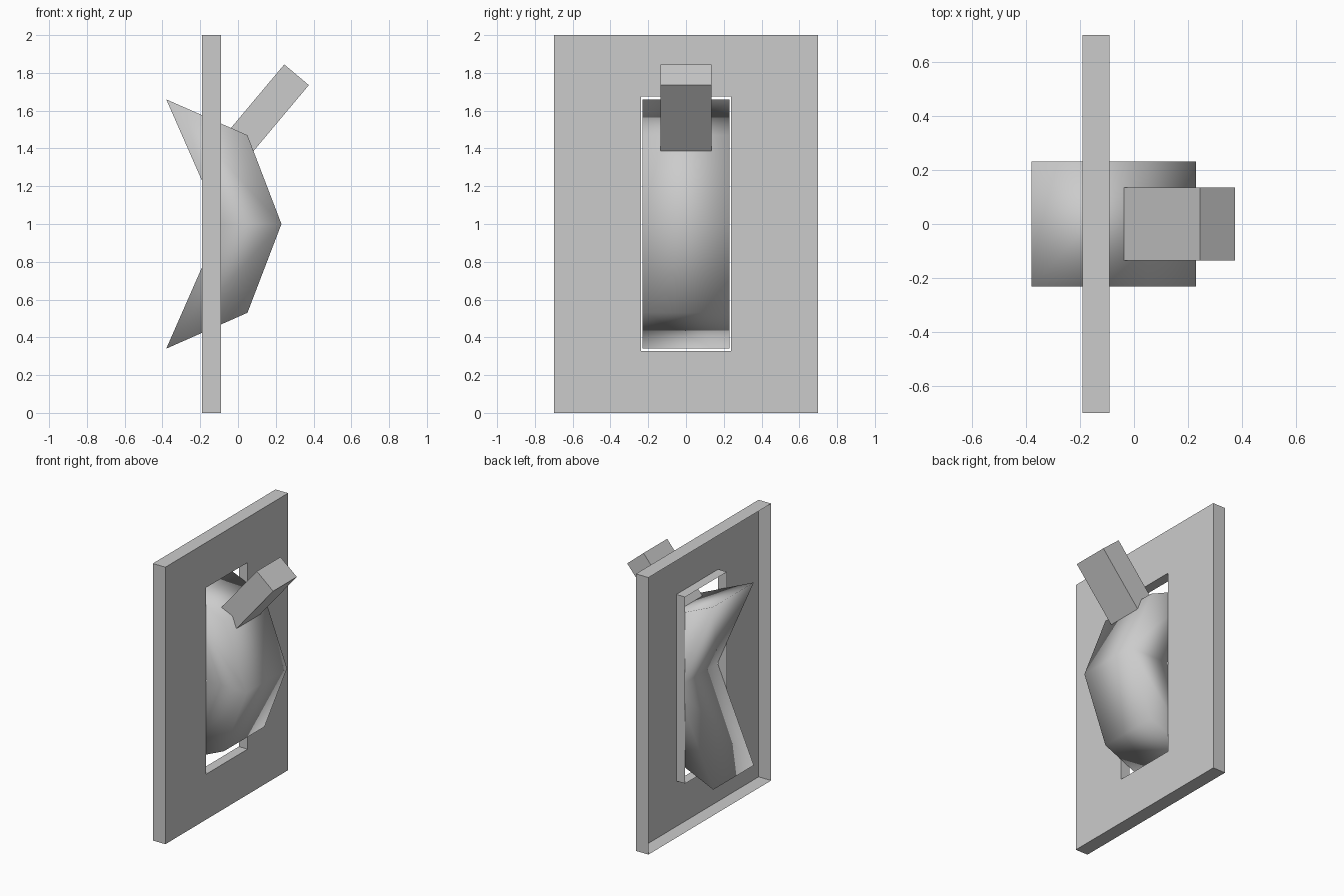
import bpy
import bmesh
import math

if "Cube" in bpy.data.objects:
    bpy.data.objects.remove(bpy.data.objects["Cube"])


def add_object(name, verts, faces, smooth=False, fix_normals=True):
    mesh = bpy.data.meshes.new(name)
    mesh.from_pydata(verts, [], faces)
    if fix_normals:
        bm = bmesh.new()
        bm.from_mesh(mesh)
        bmesh.ops.recalc_face_normals(bm, faces=bm.faces)
        bm.to_mesh(mesh)
        bm.free()
    for p in mesh.polygons:
        p.use_smooth = smooth
    obj = bpy.data.objects.new(name, mesh)
    bpy.context.collection.objects.link(obj)
    return obj


def rect_loop(x, half_y, z0, z1):
    # counter-clockwise rectangle seen from +x
    return [(x, -half_y, z0), (x, half_y, z0), (x, half_y, z1), (x, -half_y, z1)]


# wall plate: open-backed shell whose front has a framed opening
loops = [
    rect_loop(-0.19, 0.70, 0.0, 2.0),
    rect_loop(-0.09, 0.70, 0.0, 2.0),
    rect_loop(-0.09, 0.238, 0.328, 1.675),
    rect_loop(-0.16, 0.238, 0.328, 1.675),
]
verts = [v for loop in loops for v in loop]
faces = []
for k in range(len(loops) - 1):
    for i in range(4):
        j = (i + 1) % 4
        faces.append((4 * k + i, 4 * k + j, 4 * k + 4 + j, 4 * k + 4 + i))
add_object("wall_plate", verts, faces, fix_normals=False)

# rocker: smooth-shaded chevron prism, mirrored about z = 1
profile = [(-0.38, 1.66), (0.05, 1.47), (0.23, 1.0),
           (0.05, 0.53), (-0.38, 0.34), (-0.09, 1.0)]
n = len(profile)
half = 0.231
verts = [(x, y, z) for y in (-half, half) for x, z in profile]
faces = [(i, (i + 1) % n, (i + 1) % n + n, i + n) for i in range(n)]
for o in (0, n):
    faces += [(o, o + 1, o + 2, o + 5), (o + 2, o + 3, o + 4, o + 5)]
add_object("rocker", verts, faces, smooth=True)

# toggle lever: tilted block sunk into the upper part of the rocker
length, thick, width = 0.53, 0.17, 0.27
tilt = math.radians(50)
end_x, end_z = 0.31, 1.79
bpy.ops.mesh.primitive_cube_add(
    size=1,
    location=(end_x - math.cos(tilt) * length / 2, 0,
              end_z - math.sin(tilt) * length / 2),
    rotation=(0, -tilt, 0))
lever = bpy.context.object
lever.name = "toggle_lever"
lever.scale = (length, width, thick)
